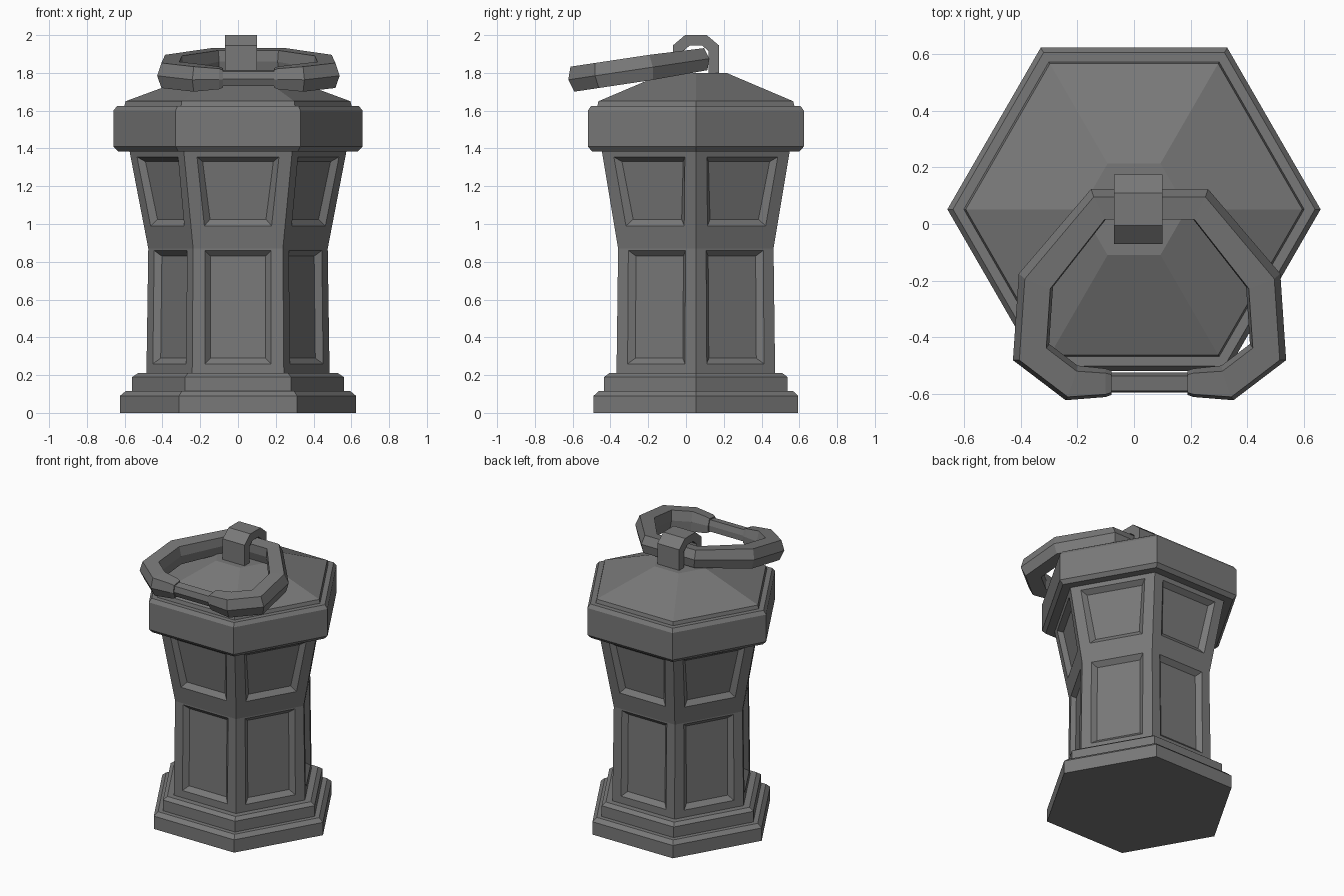
import bpy, bmesh
from math import sin, cos, pi
from mathutils import Vector

if "Cube" in bpy.data.objects:
    bpy.data.objects.remove(bpy.data.objects["Cube"])

CY = 0.052  # the hexagonal lantern sits slightly behind the origin

iron = bpy.data.materials.new("dark_iron")
iron.diffuse_color = (0.19, 0.19, 0.19, 1)
iron.use_nodes = True
iron.node_tree.nodes["Principled BSDF"].inputs["Base Color"].default_value = iron.diffuse_color


def finish(bm, name):
    bmesh.ops.remove_doubles(bm, verts=bm.verts, dist=0.0005)
    bmesh.ops.recalc_face_normals(bm, faces=bm.faces)
    me = bpy.data.meshes.new(name)
    bm.to_mesh(me)
    bm.free()
    me.materials.append(iron)
    ob = bpy.data.objects.new(name, me)
    bpy.context.collection.objects.link(ob)
    return ob


def hex_pt(r, z, k):
    return Vector((r * cos(k * pi / 3), CY + r * sin(k * pi / 3), z))


def skin(name, rings):
    """Bridge a list of equal-length point rings and cap the ends."""
    bm = bmesh.new()
    vs = [[bm.verts.new(p) for p in ring] for ring in rings]
    n = len(vs[0])
    for a, b in zip(vs, vs[1:]):
        for i in range(n):
            j = (i + 1) % n
            bm.faces.new((a[i], a[j], b[j], b[i]))
    bm.faces.new(vs[0])
    bm.faces.new(vs[-1])
    return finish(bm, name)


def hex_lathe(name, profile):
    return skin(name, [[hex_pt(r, z, k) for k in range(6)] for r, z in profile])


# stepped plinth
hex_lathe("base", [(0.625, 0), (0.625, 0.09), (0.595, 0.115), (0.56, 0.115),
                   (0.56, 0.19), (0.53, 0.21), (0.44, 0.21)])

# lid: bevelled rim, small step and hipped roof
hex_lathe("lid", [(0.54, 1.385), (0.635, 1.385), (0.66, 1.41), (0.66, 1.60),
                  (0.64, 1.625), (0.602, 1.625), (0.595, 1.65), (0.187, 1.80)])


# body with a recessed panel on each face of both tiers
def add_panel(bm, k, low, high, z0, z1, w0, w1, shift=0, bevel=0.03, depth=0.03):
    a, b = hex_pt(*low, k), hex_pt(*low, k + 1)
    d, c = hex_pt(*high, k), hex_pt(*high, k + 1)
    along = (b - a).normalized()
    normal = along.cross(d - a).normalized()

    def at(s, z):
        t = (z - low[1]) / (high[1] - low[1])
        return ((a + b) / 2).lerp((c + d) / 2, t) + along * (s + shift)

    outer = [at(-w0, z0), at(w0, z0), at(w1, z1), at(-w1, z1)]
    inner = [at(-w0 + bevel, z0 + bevel), at(w0 - bevel, z0 + bevel),
             at(w1 - bevel, z1 - bevel), at(-w1 + bevel, z1 - bevel)]
    inner = [p - normal * depth for p in inner]
    loops = [[bm.verts.new(p) for p in ring] for ring in ([a, b, c, d], outer, inner)]
    for p, q in zip(loops, loops[1:]):
        for i in range(4):
            j = (i + 1) % 4
            bm.faces.new((p[i], p[j], q[j], q[i]))
    bm.faces.new(loops[-1])


bm = bmesh.new()
foot, waist, neck = (0.485, 0.20), (0.475, 0.87), (0.575, 1.39)
for k in range(6):
    add_panel(bm, k, foot, waist, 0.26, 0.86, 0.175, 0.175)
    add_panel(bm, k, waist, neck, 0.99, 1.355, 0.178, 0.217)
finish(bm, "body")

# lug: bent strap standing on the roof
outer = [(0.175, 1.78), (0.175, 1.945), (0.11, 2.0), (-0.005, 2.0), (-0.07, 1.945), (-0.07, 1.78)]
inner = [(0.12, 1.78), (0.12, 1.915), (0.085, 1.945), (0.02, 1.945), (-0.015, 1.915), (-0.015, 1.78)]
skin("lug", [[(-0.07, *o), (0.10, *o), (0.10, *i), (-0.07, *i)] for o, i in zip(outer, inner)])


# carry ring: hexagonal section swept along a tilted open loop
RX = 0.055
half = [(0.135, -0.56, 0.70), (0.155, -0.56, 0.82), (0.275, -0.56, 1), (0.417, -0.452, 1),
        (0.40, -0.20, 1), (0.18, 0.068, 0.88)]
path = half + [(-x, y, s) for x, y, s in reversed(half)]
SLOPE = 0.15
up = Vector((0, -SLOPE, 1)).normalized()
section = [(0.064, 0), (0.042, 0.067), (-0.05, 0.067),
           (-0.06, 0), (-0.05, -0.067), (0.042, -0.067)]


def sweep(name, pts):
    ps = [Vector((RX + x, y, 1.857 + SLOPE * y)) for x, y, s in pts]
    rings = []
    for i, p in enumerate(ps):
        din = (p - ps[i - 1]).normalized() if i else (ps[1] - p).normalized()
        dout = (ps[i + 1] - p).normalized() if i + 1 < len(ps) else din
        side = (din + dout).normalized().cross(up)
        mitre = 1 / max(0.6, (din + dout).length / 2)
        s = pts[i][2]
        rings.append([p + side * u * s * mitre + up * v * s for u, v in section])
    return skin(name, rings)


sweep("carry_ring", path)
sweep("ring_gate", [(-0.145, -0.56, 0.58), (0.145, -0.56, 0.58)])
